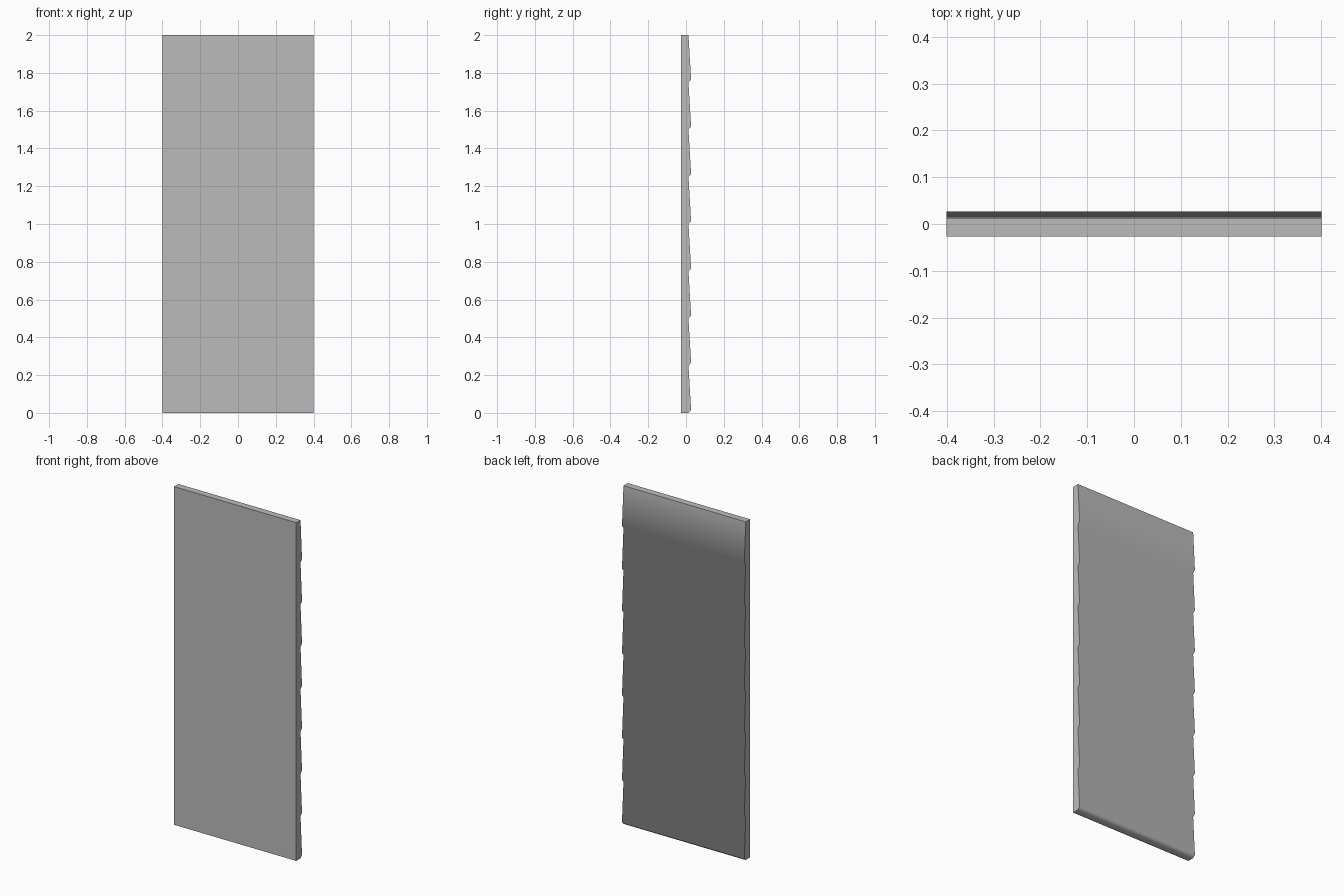
import bpy, bmesh, math

if "Cube" in bpy.data.objects:
    bpy.data.objects.remove(bpy.data.objects["Cube"])

BOARDS, PITCH = 8, 0.25
HALF_W, FRONT_Y, NOTCH_Y, LIP_Y, LIP_H = 0.4, -0.027, 0.013, 0.027, 0.015

# Side profile (y, z): flat front, overlapping tapered boards on the back
profile = [(FRONT_Y, 0.0)]
for i in range(BOARDS):
    z = i * PITCH
    profile += [(NOTCH_Y, z), (LIP_Y, z + LIP_H)]
profile += [(NOTCH_Y, BOARDS * PITCH), (FRONT_Y, BOARDS * PITCH)]

# Extrude the profile across the panel width
bm = bmesh.new()
face = bm.faces.new([bm.verts.new((-HALF_W, y, z)) for y, z in profile])
ext = bmesh.ops.extrude_face_region(bm, geom=[face], use_keep_orig=True)
for v in ext["geom"]:
    if isinstance(v, bmesh.types.BMVert):
        v.co.x = HALF_W
bmesh.ops.recalc_face_normals(bm, faces=bm.faces)

mesh = bpy.data.meshes.new("siding_panel")
bm.to_mesh(mesh)
bm.free()
panel = bpy.data.objects.new("siding_panel", mesh)
bpy.context.collection.objects.link(panel)

# Single grey colour
grey = bpy.data.materials.new("grey")
grey.diffuse_color = (0.5, 0.5, 0.5, 1.0)
grey.use_nodes = True
grey.node_tree.nodes["Principled BSDF"].inputs["Base Color"].default_value = grey.diffuse_color
mesh.materials.append(grey)

# Smooth over the board lips, sharp at the panel's outer edges
bpy.context.view_layer.objects.active = panel
panel.select_set(True)
bpy.ops.object.shade_smooth_by_angle(angle=math.radians(60))
